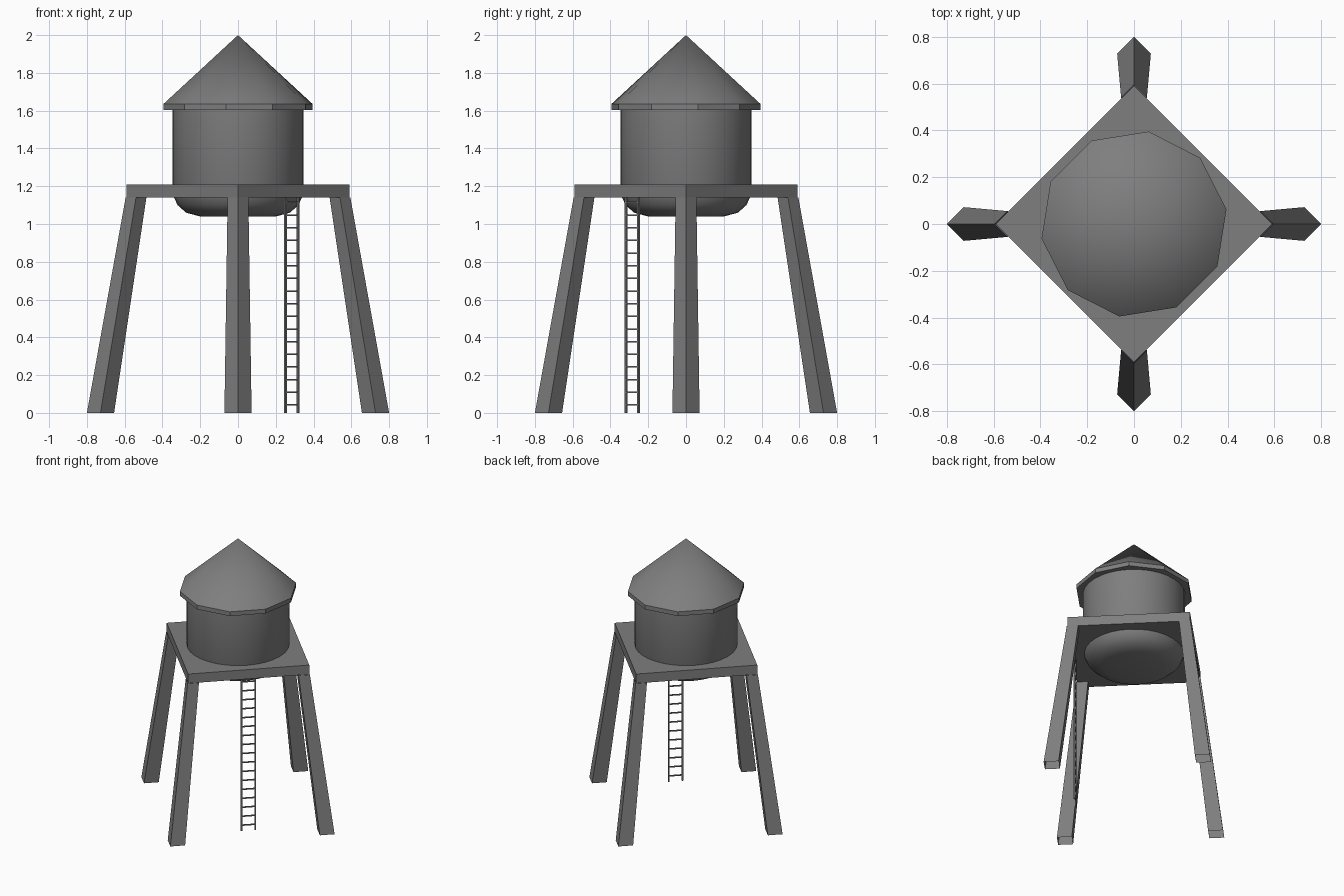
import bpy, bmesh
from math import cos, sin, pi, radians
from mathutils import Matrix, Vector

if "Cube" in bpy.data.objects:
    bpy.data.objects.remove(bpy.data.objects["Cube"])

grey = bpy.data.materials.new("dark_grey")
grey.diffuse_color = (0.21, 0.21, 0.21, 1)
grey.use_nodes = True
grey.node_tree.nodes["Principled BSDF"].inputs["Base Color"].default_value = grey.diffuse_color


def mesh_object(name, bm, smooth=None):
    bmesh.ops.recalc_face_normals(bm, faces=bm.faces[:])
    me = bpy.data.meshes.new(name)
    bm.to_mesh(me)
    bm.free()
    me.materials.append(grey)
    ob = bpy.data.objects.new(name, me)
    bpy.context.collection.objects.link(ob)
    if smooth:
        bpy.ops.object.select_all(action='DESELECT')
        ob.select_set(True)
        bpy.context.view_layer.objects.active = ob
        bpy.ops.object.shade_smooth_by_angle(angle=radians(smooth))
    return ob


def loft(bm, rings, caps=True):
    """Bridge matching rings of points and cap both ends; a 1-point ring is a tip."""
    rings = [[bm.verts.new(p) for p in r] for r in rings]
    for a, b in zip(rings, rings[1:]):
        n = len(a)
        for i in range(n):
            j = (i + 1) % n
            bm.faces.new((a[i], a[j], b[0]) if len(b) == 1 else (a[i], a[j], b[j], b[i]))
    for r in (rings[0], rings[-1]):
        if caps and len(r) > 2:
            bm.faces.new(r)


def ring(n, r, z, start=0.0, cx=0.0):
    return [Vector((cx + r * cos(start + 2 * pi * i / n), r * sin(start + 2 * pi * i / n), z))
            for i in range(n)]


def turned(name, n, profile, start=0.0, smooth=None):
    bm = bmesh.new()
    loft(bm, [ring(n, r, z, start) if r else [Vector((0, 0, z))] for r, z in profile])
    return mesh_object(name, bm, smooth)


def add_box(bm, size, centre):
    bmesh.ops.create_cube(bm, size=1, matrix=Matrix.Translation(centre) @ Matrix.Diagonal((*size, 1)))


# Tank with rounded underside
turned("tank", 32, [(0.20, 1.04), (0.275, 1.06), (0.32, 1.10), (0.348, 1.16), (0.348, 1.62)], smooth=40)

# Ten-sided conical roof with a thin faceted brim
turned("roof", 10, [(0.40, 1.603), (0.40, 1.635), (0, 2.0)], start=radians(9), smooth=30)

# Square platform turned to a diamond
turned("platform", 4, [(0.59, 1.14), (0.59, 1.21)])

# Four splayed, tapering legs (hollow, open at the foot) under the platform corners
for i, side in enumerate(("right", "back", "left", "front")):
    bm = bmesh.new()
    loft(bm, [ring(4, 0.072, 0, cx=0.728), ring(4, 0.055, 1.14, cx=0.54)], caps=False)
    mesh_object(side + "_leg", bm).rotation_euler.z = i * pi / 2

# Ladder at the front right edge of the platform
bm = bmesh.new()
for s in (-1, 1):
    add_box(bm, (0.01, 0.01, 1.14), (0.402, s * 0.047, 0.57))
for i in range(17):
    add_box(bm, (0.008, 0.09, 0.008), (0.402, 0, 0.042 + i * 0.067))
mesh_object("ladder", bm).rotation_euler.z = -pi / 4
